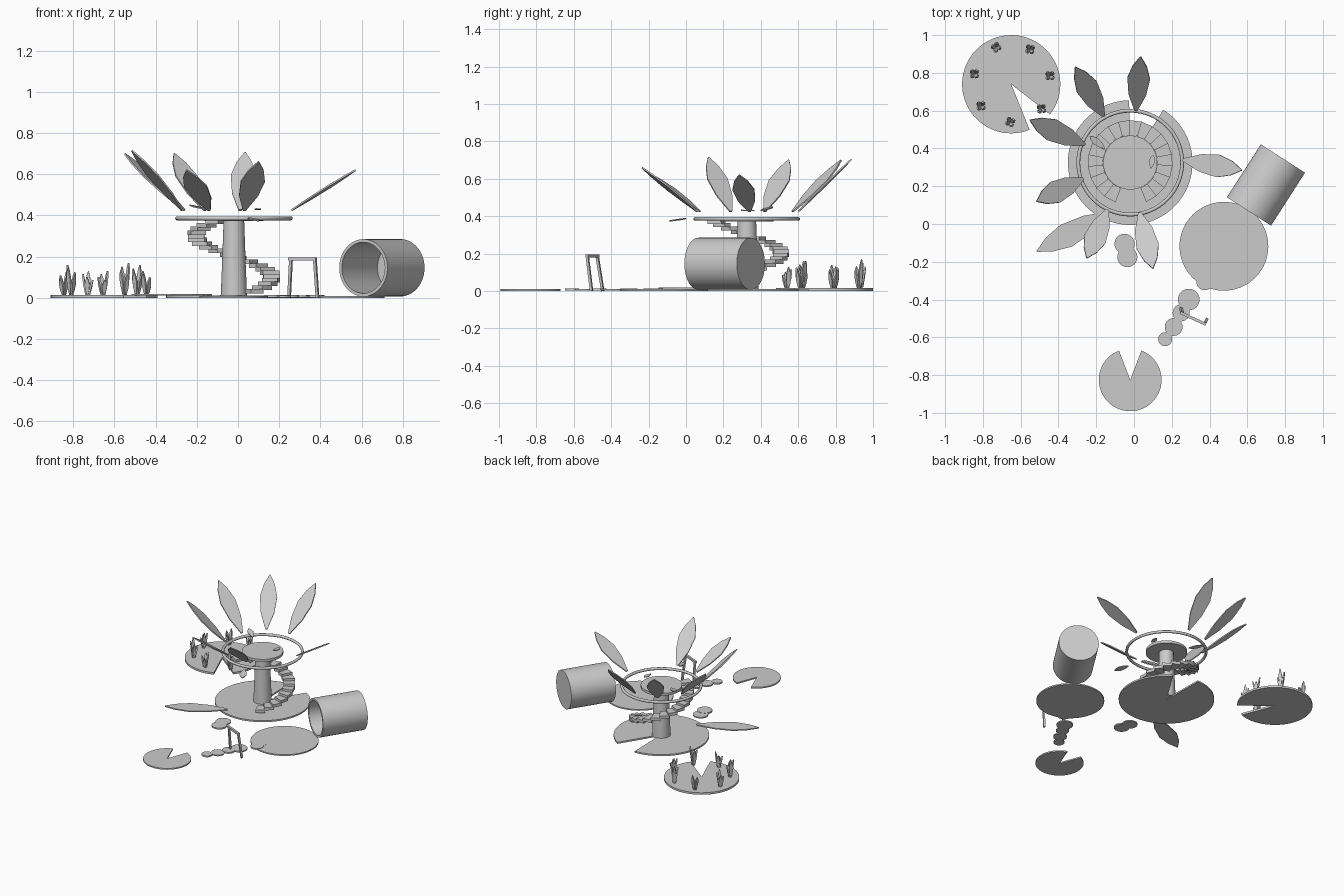
import bpy, bmesh, math, random
from mathutils import Vector

if "Cube" in bpy.data.objects:
    bpy.data.objects.remove(bpy.data.objects["Cube"])

random.seed(4)
grey = bpy.data.materials.new("stone_grey")
grey.diffuse_color = (0.6, 0.6, 0.6, 1)
grey.use_nodes = True
grey.node_tree.nodes["Principled BSDF"].inputs["Base Color"].default_value = grey.diffuse_color
CX, CY = -0.02, 0.325          # tower centre


def finish(bm, name, smooth=False):
    bmesh.ops.recalc_face_normals(bm, faces=bm.faces)
    me = bpy.data.meshes.new(name)
    bm.to_mesh(me)
    bm.free()
    ob = bpy.data.objects.new(name, me)
    me.materials.append(grey)
    bpy.context.collection.objects.link(ob)
    if smooth:
        bpy.ops.object.select_all(action='DESELECT')
        ob.select_set(True)
        bpy.context.view_layer.objects.active = ob
        bpy.ops.object.shade_smooth_by_angle(angle=math.radians(35))
    return ob


def prism(bm, pts, offset):
    """Closed slab from an outline and a thickness vector."""
    low = [bm.verts.new(Vector(p) - offset / 2) for p in pts]
    top = [bm.verts.new(Vector(p) + offset / 2) for p in pts]
    bm.faces.new(low[::-1])
    bm.faces.new(top)
    n = len(pts)
    for i in range(n):
        j = (i + 1) % n
        bm.faces.new((low[i], low[j], top[j], top[i]))


def pad(name, x, y, r, z0, z1, notch=None):
    """Flat disc, optionally with a wedge cut from a1 to a2 degrees."""
    a1, a2 = notch or (0, 0)
    n, span, z = 64, 360 - (a2 - a1), (z0 + z1) / 2
    pts = []
    for i in range(n + (1 if notch else 0)):
        a = math.radians(a2 + span * i / n)
        pts.append((x + r * math.cos(a), y + r * math.sin(a), z))
    if notch:
        pts.append((x, y, z))
    bm = bmesh.new()
    prism(bm, pts, Vector((0, 0, z1 - z0)))
    return finish(bm, name, True)


LEAF = [(0, .12), (.3, .78), (.6, 1), (.83, .62), (1, .04)]


def leaf(bm, base, tip, width, thick):
    """Pointed blade between two points, its width kept level."""
    base, tip = Vector(base), Vector(tip)
    d = tip - base
    side = Vector((-d.y, d.x, 0)).normalized()
    right = [base + d * t + side * w * width / 2 for t, w in LEAF]
    left = [base + d * t - side * w * width / 2 for t, w in reversed(LEAF)]
    prism(bm, right + left, d.cross(side).normalized() * thick)


def bar(bm, a, b, w):
    a, b = Vector(a), Vector(b)
    d = (b - a).normalized()
    u = d.cross(Vector((0.3, 0.8, 0.5))).normalized() if abs(d.z) < .5 else Vector((.9, -.43, 0))
    if abs(d.z) < .5:
        u = Vector((0, 0, 1))
    v = d.cross(u).normalized()
    u = v.cross(d)
    h = w / 2
    prism(bm, [(a + b) / 2 + u * s * h + v * t * h
               for s, t in ((-1, -1), (1, -1), (1, 1), (-1, 1))], b - a)


def lathe(name, profile, closed=False, n=64):
    """Revolve (radius, z) points round the z axis."""
    bm = bmesh.new()
    rings = [[bm.verts.new((r * math.cos(math.tau * i / n), r * math.sin(math.tau * i / n), z))
              for i in range(n)] for r, z in profile]
    pairs = list(zip(rings, rings[1:])) + ([(rings[-1], rings[0])] if closed else [])
    for p, q in pairs:
        for i in range(n):
            j = (i + 1) % n
            bm.faces.new((p[i], p[j], q[j], q[i]))
    if not closed:
        bm.faces.new(rings[0])
        bm.faces.new(rings[-1])
    return finish(bm, name, True)


# Ground pads and pond
pad("tower_pad", CX, CY, 0.33, 0, 0.012, (58, 91))
pad("garden_pad", -0.65, 0.74, 0.26, 0, 0.015, (-68, -38))
pad("front_pad", -0.02, -0.825, 0.166, 0, 0.01, (69, 111))
pad("round_terrace", 0.476, -0.118, 0.235, 0, 0.01)

# Stepping stones
stones = [(.37, -.26, .042), (.375, -.305, .045), (.29, -.40, .057), (.25, -.47, .045),
          (.21, -.545, .047), (.165, -.61, .037), (-.05, -.105, .053), (-.035, -.175, .053)]
for i, (x, y, r) in enumerate(stones):
    pad("stepping_stone", x, y, r, 0.002, 0.011 + 0.002 * (i % 2))

# Tower: tapered trunk, top platform and ring rail
trunk = lathe("trunk", [(.064, .005), (.058, .15), (.05, .375)])
trunk.location = (CX, CY, 0)
pad("top_platform", CX, CY, 0.143, 0.373, 0.392)
rail = lathe("ring_rail", [(.275 + .010 * math.cos(math.tau * k / 12),
                            .386 + .010 * math.sin(math.tau * k / 12)) for k in range(12)], True)
rail.location = (CX, CY, 0)

# Spiral stair
bm = bmesh.new()
steps = 20
for i in range(steps):
    a0 = math.radians(-68 + i * 15.8)
    a1 = a0 + math.radians(17.5)
    z = 0.032 + i * (0.338 / (steps - 1))
    prism(bm, [(CX + r * math.cos(a), CY + r * math.sin(a), z)
               for r, a in ((.145, a0), (.225, a0), (.225, a1), (.145, a1))], Vector((0, 0, .022)))
finish(bm, "spiral_stair")

# Petals: base x, y then tip x, y, z
petals = [(.01, .60, .035, .885, .705), (-.16, .57, -.31, .83, .70), (-.26, .42, -.55, .55, .70),
          (-.27, .24, -.515, .12, .715), (-.14, .075, -.25, -.18, .62),
          (.03, .06, .10, -.235, .66), (.26, .34, .57, .285, .62)]
for bx, by, tx, ty, tz in petals:
    bm = bmesh.new()
    leaf(bm, (bx, by, .425), (tx, ty, tz), .12, .008)
    finish(bm, "petal")

# Petal lying on the ground and small loose leaves
bm = bmesh.new()
leaf(bm, (-.13, .06, .015), (-.515, -.145, .015), .13, .008)
finish(bm, "fallen_petal")
bm = bmesh.new()
leaf(bm, (.09, .295, .432), (.10, .365, .43), .032, .006)
leaf(bm, (-.155, .40, .43), (-.235, .465, .45), .04, .006)
leaf(bm, (.05, 0, .388), (.10, -.09, .374), .05, .006)
finish(bm, "loose_leaves")

# Grass tufts on the garden pad
tufts = [(-.73, .935, .13), (-.55, .925, .17), (-.445, .785, .13), (-.49, .61, .16),
         (-.655, .54, .13), (-.81, .625, .16), (-.845, .795, .14)]
for x, y, h in tufts:
    bm = bmesh.new()
    turn = random.uniform(0, 6)
    for k in range(4):
        a = turn + k * math.tau / 4
        c, s = math.cos(a), math.sin(a)
        leaf(bm, (x + .006 * c, y + .006 * s, .01),
             (x + .024 * c, y + .024 * s, h * (1 - .11 * k)), .024, .009)
    finish(bm, "grass_tuft")

# Lying barrel, open at the front end
barrel = lathe("barrel", [(.139, .333), (.139, 0), (.124, 0), (.124, .32)])
direction = Vector((.18, .28, 0)).normalized()
barrel.rotation_mode = 'QUATERNION'
barrel.rotation_quaternion = direction.to_track_quat('Z', 'Y')
barrel.location = (.6085, .0665, .146)

# Gate over the stepping stones
bm = bmesh.new()
bar(bm, (.248, -.445, 0), (.257, -.475, .188), .014)
bar(bm, (.386, -.505, 0), (.373, -.528, .188), .014)
bar(bm, (.245, -.469, .188), (.38, -.531, .188), .015)
finish(bm, "gate")
